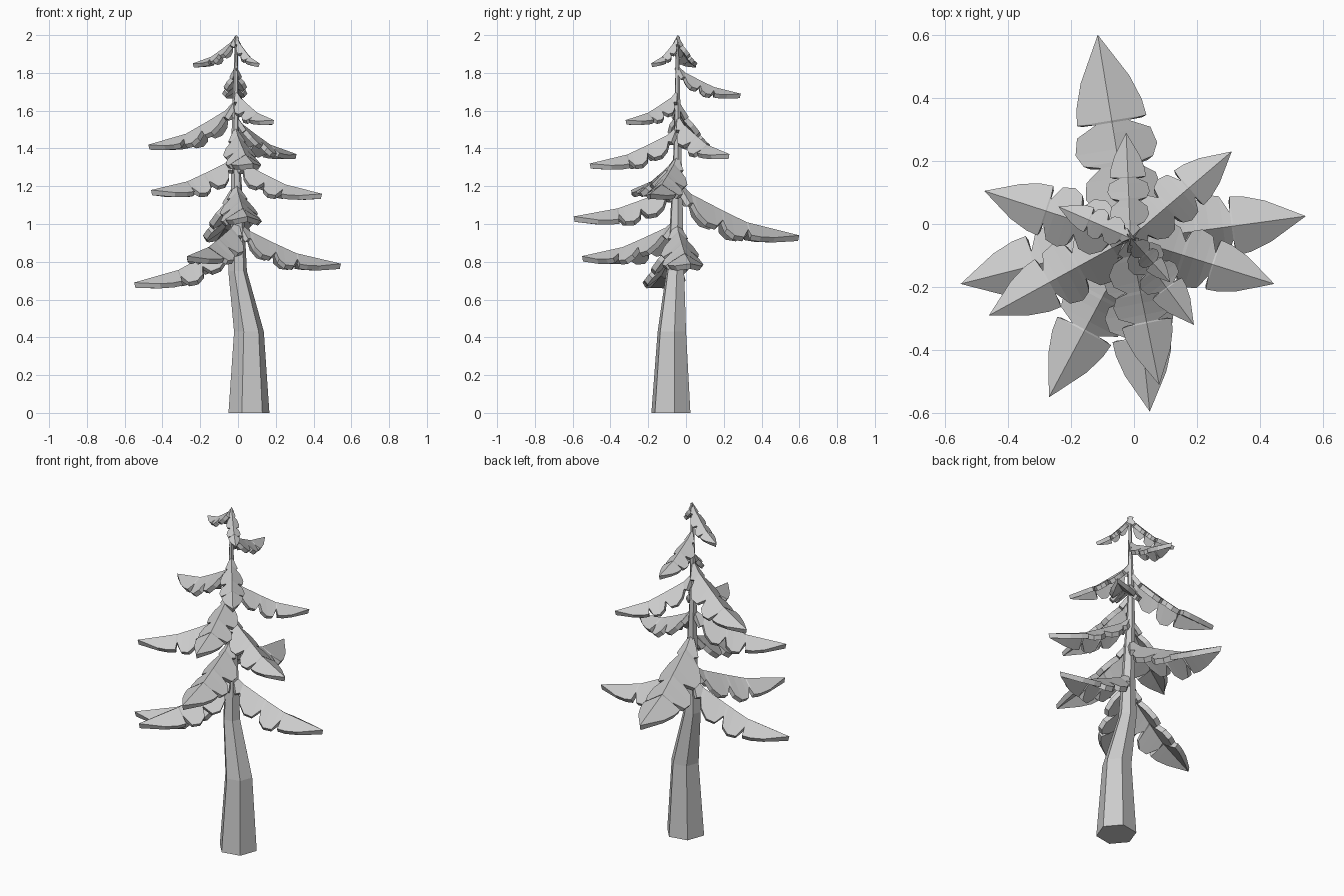
import bpy, bmesh, math
from mathutils import Vector

cube = bpy.data.objects.get("Cube")
if cube:
    bpy.data.objects.remove(cube, do_unlink=True)

grey = bpy.data.materials.new("plain grey")
grey.use_nodes = True
COLOUR = (0.6, 0.6, 0.6, 1)
grey.diffuse_color = COLOUR
grey.node_tree.nodes["Principled BSDF"].inputs["Base Color"].default_value = COLOUR


def add_object(name, bm):
    mesh = bpy.data.meshes.new(name)
    bm.to_mesh(mesh)
    bm.free()
    mesh.materials.append(grey)
    obj = bpy.data.objects.new(name, mesh)
    bpy.context.collection.objects.link(obj)
    return obj


# Trunk: bent, tapering six-sided rings (x, y, z, radius)
RINGS = [(.058, -.08, 0, .11), (.058, -.075, .43, .08), (-.002, -.057, .75, .05),
         (-.002, -.05, 1.0, .037), (-.015, -.045, 1.4, .022), (-.01, -.045, 1.96, .008)]


def trunk_centre(z):
    for a, b in zip(RINGS, RINGS[1:]):
        if z <= b[2]:
            f = (z - a[2]) / (b[2] - a[2])
            return a[0] + f * (b[0] - a[0]), a[1] + f * (b[1] - a[1])
    return RINGS[-1][:2]


bm = bmesh.new()
loops = []
for x, y, z, r in RINGS:
    angles = [math.radians(10 + 60 * i) for i in range(6)]
    loops.append([bm.verts.new((x + r * math.cos(a), y + r * math.sin(a), z)) for a in angles])
for low, high in zip(loops, loops[1:]):
    for i in range(6):
        j = (i + 1) % 6
        bm.faces.new((low[i], low[j], high[j], high[i]))
bm.faces.new(loops[0][::-1])
bm.faces.new(loops[-1])
add_object("trunk", bm)

# Branch outline from root to tip: (distance, half width, droop per width)
OUTLINE = [(0, 0, 1), (.09, .10, 1), (.12, .07, 1), (.15, .14, .95), (.22, .185, .95),
           (.30, .17, .95), (.36, .09, .9), (.38, .17, .85), (.44, .20, .85), (.52, .18, .8),
           (.57, .08, .7), (.58, .17, .6), (.66, .16, .6), (.78, .12, .6), (1, 0, 0)]
# Ridge line: (distance, share of total drop)
RIDGE = [(0, 0), (.12, .25), (.36, .53), (.57, .76), (1, 1)]


def ridge_drop(t):
    for (a, u), (b, v) in zip(RIDGE, RIDGE[1:]):
        if t <= b:
            return u + (v - u) * (t - a) / (b - a)
    return 1


def add_branch(name, tip, root_z):
    root = Vector((*trunk_centre(root_z), root_z))
    tip = Vector(tip)
    along = Vector((tip.x - root.x, tip.y - root.y, 0))
    length = along.length
    side = Vector((-along.y, along.x, 0)) / length
    bm = bmesh.new()
    ridge, edges = [], {1: [], -1: []}
    for t, w, droop in OUTLINE:
        p = root + along * t
        p.z = root_z + (tip.z - root_z) * ridge_drop(t)
        mid = bm.verts.new(p)
        ridge.append(mid)
        for s in (1, -1):
            out = p + side * (s * w * length) - Vector((0, 0, w * length * droop))
            edges[s].append(bm.verts.new(out) if w else mid)
    # Folded leaf halves either side of the ridge
    for s in (1, -1):
        for i in range(len(ridge) - 1):
            corners = [ridge[i], ridge[i + 1], edges[s][i + 1], edges[s][i]]
            face = bm.faces.new(list(dict.fromkeys(corners)))
            face.normal_update()
            if face.normal.z < 0:
                face.normal_flip()
    solid = add_object(name, bm).modifiers.new("thickness", 'SOLIDIFY')
    solid.thickness = .018 + .02 * length
    solid.offset = -1


# Branch tips and the heights where they leave the trunk
BRANCHES = {
    "low_left_branch": ((.545, .025, .79), 1.02),
    "low_right_branch": ((-.55, -.19, .69), .97),
    "low_front_branch": ((-.27, -.55, .83), 1.03),
    "lower_back_branch": ((-.115, .60, .94), 1.23),
    "lower_front_branch": ((.05, -.595, 1.04), 1.22),
    "middle_left_branch": ((.445, -.19, 1.16), 1.37),
    "middle_right_branch": ((-.46, -.29, 1.18), 1.37),
    "upper_back_left_branch": ((.31, .23, 1.37), 1.58),
    "upper_front_branch": ((.08, -.51, 1.32), 1.52),
    "upper_right_branch": ((-.475, .105, 1.42), 1.66),
    "high_front_left_branch": ((.19, -.32, 1.55), 1.71),
    "high_back_branch": ((-.025, .29, 1.69), 1.84),
    "top_right_branch": ((-.24, .055, 1.85), 2.0),
    "top_front_left_branch": ((.115, -.185, 1.85), 2.0),
}
for name, (tip, root_z) in BRANCHES.items():
    add_branch(name, tip, root_z)
